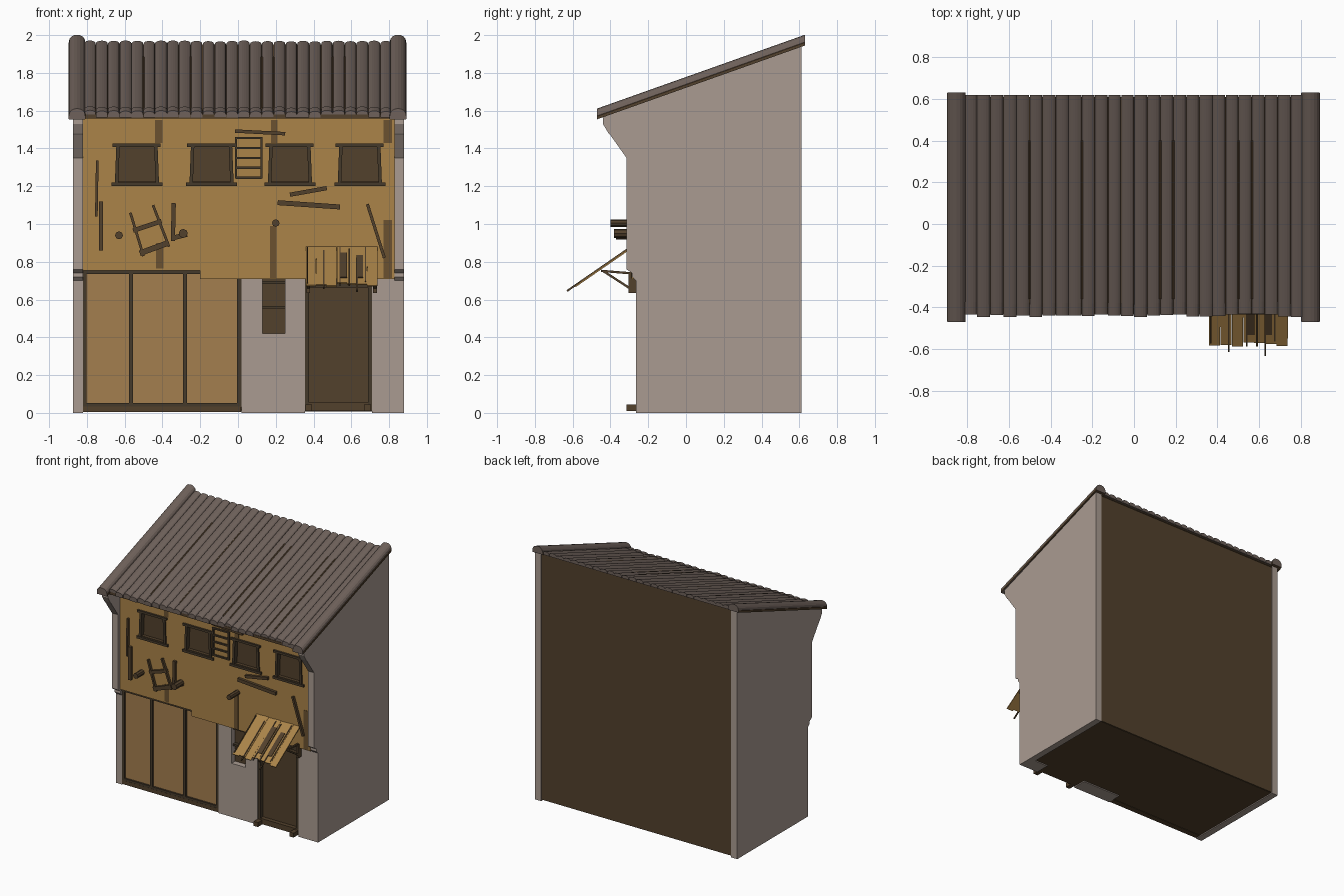
import bpy, bmesh, math, random
from mathutils import Vector, Matrix
random.seed(4)

def material(name, rgb):
    m = bpy.data.materials.new(name)
    m.diffuse_color = (*rgb, 1)
    return m

STONE = material("grey_plaster", (0.40, 0.33, 0.285))
OCHRE = material("ochre_plaster", (0.405, 0.228, 0.066))
PAPER = material("ochre_panel", (0.37, 0.21, 0.077))
WOOD = material("dark_wood", (0.084, 0.052, 0.025))
FRAME = material("frame_wood", (0.06, 0.042, 0.024))
TILE = material("roof_tile", (0.157, 0.12, 0.103))
STAIN = material("brown_stain", (0.145, 0.083, 0.03))
RUST = material("roof_grime", (0.085, 0.052, 0.026))

def make(name, bm, mat):
    bmesh.ops.recalc_face_normals(bm, faces=bm.faces)
    me = bpy.data.meshes.new(name)
    bm.to_mesh(me)
    bm.free()
    me.materials.append(mat)
    ob = bpy.data.objects.new(name, me)
    bpy.context.collection.objects.link(ob)
    return ob

def box(name, x0, x1, y0, y1, z0, z1, mat):
    bm = bmesh.new()
    bmesh.ops.create_cube(bm, size=1)
    bmesh.ops.scale(bm, vec=(x1 - x0, y1 - y0, z1 - z0), verts=bm.verts)
    bmesh.ops.translate(bm, vec=((x0 + x1) / 2, (y0 + y1) / 2, (z0 + z1) / 2), verts=bm.verts)
    return make(name, bm, mat)

def bar(name, p, q, w, d, mat, side=(0, 1, 0)):
    """Plank from p to q; d is its thickness along side, w its width across."""
    p, q = Vector(p), Vector(q)
    u = (q - p).normalized()
    b = u.cross(Vector(side)).normalized()
    c = u.cross(b)
    rot = Matrix((u, b, c)).transposed().to_4x4()
    bm = bmesh.new()
    bmesh.ops.create_cube(bm, size=1)
    bmesh.ops.scale(bm, vec=((q - p).length, w, d), verts=bm.verts)
    bmesh.ops.transform(bm, matrix=Matrix.Translation((p + q) / 2) @ rot, verts=bm.verts)
    return make(name, bm, mat)

def sweep(name, ring_a, ring_b, mat):
    """Closed solid between two matching outlines."""
    bm = bmesh.new()
    a = [bm.verts.new(p) for p in ring_a]
    b = [bm.verts.new(p) for p in ring_b]
    n = len(a)
    for i in range(n):
        bm.faces.new((a[i], a[(i + 1) % n], b[(i + 1) % n], b[i]))
    bm.faces.new(a)
    bm.faces.new(b[::-1])
    return make(name, bm, mat)

def log(name, x, z, r, y0, y1):
    ring = [(x + r * math.cos(t * math.pi / 4), z + r * math.sin(t * math.pi / 4)) for t in range(8)]
    sweep(name, [(a, y0, b) for a, b in ring], [(a, y1, b) for a, b in ring], WOOD)

def roof_z(y):
    return 1.577 + 0.355 * (y + 0.44)

def barrel(name, x, half, lift, h, y0, y1, mat, n=8):
    """Half-round strip lying along the roof slope."""
    arc = [(x + half * math.cos(math.pi * i / n), lift + h * math.sin(math.pi * i / n)) for i in range(n + 1)]
    arc += [(x - half, -0.012), (x + half, -0.012)]
    return sweep(name, [(a, y0, roof_z(y0) + b) for a, b in arc],
                 [(a, y1, roof_z(y1) + b) for a, b in arc], mat)

# Side walls with stepped front edge and corbel
profile = [(-0.265, 0), (-0.265, 0.70), (-0.285, 0.72), (-0.285, 0.74), (-0.315, 0.76), (-0.315, 1.35),
           (-0.40, 1.47), (-0.41, 1.48), (-0.44, 1.53), (-0.44, 1.575), (0.612, roof_z(0.612)), (0.612, 0)]
for name, x0, x1 in (("left_side_wall", -0.873, -0.82), ("right_side_wall", 0.828, 0.88)):
    sweep(name, [(x0, y, z) for y, z in profile], [(x1, y, z) for y, z in profile], STONE)

# Back, floor
back = ((0.59, 0.01), (0.606, 0.01), (0.606, 1.94), (0.59, 1.935))
sweep("back_wall", [(-0.82, y, z) for y, z in back], [(0.828, y, z) for y, z in back], WOOD)
box("floor", -0.82, 0.828, -0.24, 0.6, 0.008, 0.02, WOOD)

# Upper front wall built around four windows
F = -0.288
wins = [-0.535, -0.14, 0.275, 0.645]
box("upper_wall_left", -0.82, -0.2, F, -0.22, 0.755, 1.22, OCHRE)
box("upper_wall_right", -0.2, 0.828, F, -0.22, 0.71, 1.22, OCHRE)
box("upper_wall_top", -0.82, 0.828, F, -0.22, 1.41, 1.61, OCHRE)
edges = [-0.82] + [e for c in wins for e in (c - 0.1, c + 0.1)] + [0.828]
for i in range(0, len(edges), 2):
    box("upper_wall_pier", edges[i], edges[i + 1], F, -0.22, 1.22, 1.41, OCHRE)
for c in wins:
    box("window_pane", c - 0.1, c + 0.1, F + 0.025, -0.23, 1.22, 1.41, WOOD)
    box("window_inner_sill", c - 0.1, c + 0.1, F, F + 0.03, 1.215, 1.224, WOOD)
    box("window_sill", c - 0.135, c + 0.135, F - 0.015, F + 0.02, 1.202, 1.22, FRAME)
    box("window_lintel", c - 0.13, c + 0.125, F - 0.015, F + 0.02, 1.408, 1.425, FRAME)
    for s in (-1, 1):
        bar("window_post", (c + s * 0.108, F + 0.006, 1.21), (c + s * 0.1, F + 0.006, 1.42), 0.018, 0.036, FRAME)

# Stains on the plaster
for x0, x1, z0, z1 in ((-0.44, -0.40, 1.43, 1.55), (-0.435, -0.395, 0.765, 0.9), (0.17, 0.205, 0.715, 0.99),
                       (0.175, 0.21, 1.43, 1.55), (0.77, 0.815, 0.715, 1.02), (0.77, 0.815, 1.43, 1.55)):
    box("wall_stain", x0, x1, F - 0.003, F, z0, z1, STAIN)

# Loose planks and frames fixed to the wall
P = F - 0.008
for x0, z0, x1, z1, w in ((-0.015, 1.492, 0.25, 1.478, 0.018), (-0.75, 1.04, -0.745, 1.335, 0.014),
                          (-0.725, 0.86, -0.725, 1.12, 0.022), (0.21, 1.113, 0.54, 1.09, 0.026),
                          (0.275, 1.155, 0.47, 1.19, 0.022), (0.685, 1.105, 0.775, 0.82, 0.016),
                          (-0.57, 1.06, -0.50, 0.83, 0.014), (-0.45, 1.10, -0.365, 0.88, 0.014),
                          (-0.555, 0.965, -0.405, 1.015, 0.024), (-0.52, 0.845, -0.37, 0.90, 0.03),
                          (-0.345, 0.91, -0.34, 1.11, 0.022), (-0.35, 0.925, -0.27, 0.945, 0.025)):
    bar("wall_plank", (x0, P, z0), (x1, P, z1), w, 0.025, WOOD)
log("log_end_left", -0.63, 0.94, 0.021, -0.37, -0.28)
log("log_end_middle", -0.29, 0.95, 0.024, -0.38, -0.28)
log("log_end_right", 0.2, 1.005, 0.02, -0.40, -0.28)

# Small slatted vent
for x in (-0.01, 0.125):
    box("vent_side", x - 0.006, x + 0.006, F - 0.012, F, 1.24, 1.46, FRAME)
for i in range(5):
    z = 1.245 + i * 0.0525
    box("vent_slat", -0.01, 0.125, F - 0.012, F, z - 0.006, z + 0.006, FRAME)

# Lower left panels with wooden frame
box("panel_backing", -0.82, 0.015, -0.25, -0.22, 0.02, 0.76, PAPER)
for x in (-0.812, -0.567, -0.28, 0.007):
    box("panel_post", x - 0.011, x + 0.011, -0.264, -0.24, 0.03, 0.745, FRAME)
box("panel_bottom_rail", -0.82, 0.015, -0.264, -0.24, 0.035, 0.052, FRAME)
box("panel_top_rail", -0.82, -0.2, -0.27, -0.24, 0.735, 0.757, FRAME)
box("panel_foot", -0.82, 0.015, -0.265, -0.22, 0.005, 0.035, WOOD)

# Grey lower wall with barred niche, and pier beside the door
W = -0.265
box("lower_wall_left", 0.018, 0.13, W, -0.15, 0, 0.72, STONE)
box("lower_wall_right", 0.25, 0.355, W, -0.15, 0, 0.72, STONE)
box("lower_wall_below_niche", 0.13, 0.25, W, -0.15, 0, 0.42, STONE)
box("niche_back", 0.13, 0.25, -0.22, -0.2, 0.42, 0.72, WOOD)
for z in (0.56, 0.69):
    box("niche_bar", 0.13, 0.25, -0.25, -0.22, z - 0.007, z + 0.007, FRAME)
box("door_pier", 0.71, 0.83, W, -0.15, 0, 0.72, STONE)

# Door and step
box("door", 0.355, 0.71, -0.23, -0.18, 0.01, 0.72, WOOD)
box("door_head", 0.355, 0.71, -0.26, -0.18, 0.665, 0.72, FRAME)
for x in (0.365, 0.7):
    box("door_jamb", x - 0.012, x + 0.012, -0.262, -0.18, 0.01, 0.70, FRAME)
box("door_threshold", 0.355, 0.71, -0.262, -0.18, 0.012, 0.055, WOOD)
for x in (0.375, 0.685):
    box("step_block", x - 0.018, x + 0.018, -0.315, -0.18, 0.01, 0.045, WOOD)

# Plank awning over the door
def awning(y):
    return 0.86 + 0.69 * (y + 0.31)
def slope_bar(name, x, y0, y1, w, lift, d, mat, dx=0.0):
    bar(name, (x, y0, awning(y0) + lift), (x + dx, y1, awning(y1) + lift), w, d, mat, (0, -0.57, 0.82))
for i in range(7):
    x = 0.388 + i * 0.054
    slope_bar("awning_plank", x, -0.285, -0.575 + random.uniform(-0.012, 0.012), 0.0535, 0.002 * (i % 2), 0.008,
              OCHRE, random.uniform(-0.002, 0.002))
for x, y0, y1, w in ((0.56, -0.34, -0.53, 0.036), (0.645, -0.36, -0.53, 0.034), (0.368, -0.30, -0.57, 0.007),
                     (0.455, -0.32, -0.61, 0.008), (0.54, -0.30, -0.585, 0.007), (0.59, -0.31, -0.585, 0.008),
                     (0.63, -0.38, -0.63, 0.008), (0.675, -0.30, -0.56, 0.007)):
    slope_bar("awning_batten", x, y0, y1, w, 0.006, 0.01, WOOD)
for x in (0.372, 0.725):
    bar("awning_arm", (x, -0.45, 0.752), (x, -0.28, 0.738), 0.012, 0.014, WOOD, (1, 0, 0))
    bar("awning_brace", (x, -0.44, 0.752), (x, -0.29, 0.655), 0.012, 0.014, WOOD, (1, 0, 0))
    box("awning_bracket", x - 0.01, x + 0.01, -0.305, -0.26, 0.635, 0.74, WOOD)

# Roof deck and eave board
deck = [(-0.435, -0.02), (-0.435, 0), (0.61, 0), (0.61, -0.02)]
sweep("roof_deck", [(-0.82, y, roof_z(y) + h) for y, h in deck],
      [(0.828, y, roof_z(y) + h) for y, h in deck], RUST)

# Half-round tiles, each with a raised eave piece
count = 26
step = 1.63 / count
for i in range(count):
    x = -0.815 + (i + 0.5) * step
    half = step * random.uniform(0.465, 0.5)
    lift = random.uniform(0.0, 0.005)
    e = -0.44 + random.uniform(-0.008, 0.008)
    barrel("roof_tile_row", x, half, lift, 0.014, e + 0.01, 0.618, TILE)
    barrel("eave_tile", x, half * 1.01, lift + 0.003, 0.016, e, e + 0.06, TILE)
# Grime in some seams
for k in (5, 9, 15, 16, 21, 22):
    x = -0.815 + k * step
    barrel("roof_grime_strip", x, 0.008, 0.003, 0.009, -0.36, 0.4, RUST, 4)

# Verge caps over the side walls
for x in (-0.852, 0.847):
    barrel("verge_base", x, 0.045, 0.004, 0.01, -0.468, 0.628, RUST)
    barrel("verge_cap", x, 0.043, 0.01, 0.035, -0.47, 0.63, TILE)
